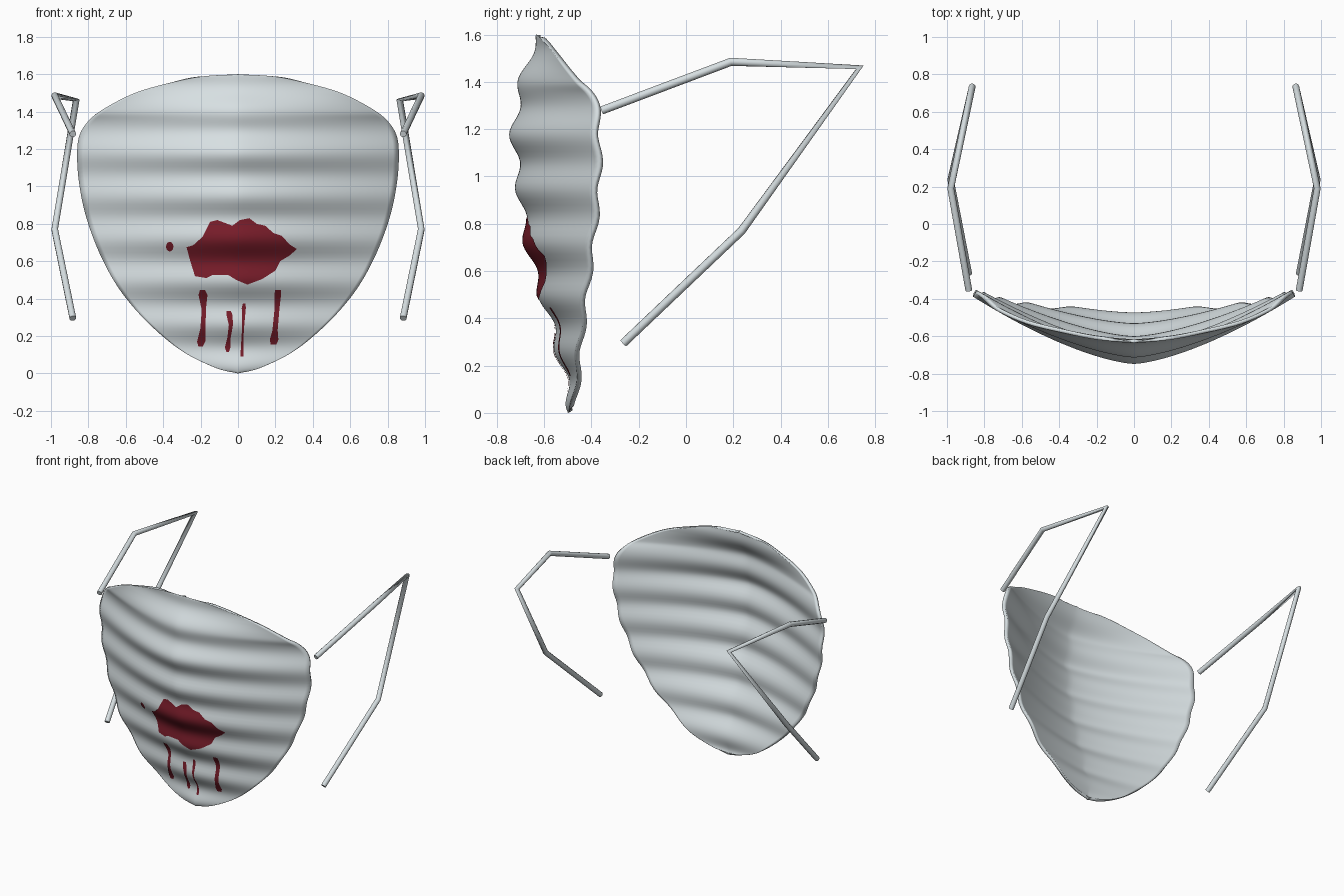
import bpy, bmesh, math
from mathutils import Vector

if "Cube" in bpy.data.objects:
    bpy.data.objects.remove(bpy.data.objects["Cube"])


def material(name, rgb):
    m = bpy.data.materials.new(name)
    m.diffuse_color = (*rgb, 1)
    m.use_nodes = True
    m.node_tree.nodes["Principled BSDF"].inputs["Base Color"].default_value = m.diffuse_color
    return m


CLOTH = material("pale grey cloth", (0.68, 0.74, 0.76))
RED = material("dark red stain", (0.19, 0.012, 0.023))


def catmull(pts, steps):
    """Smooth curve through 2D points."""
    out = []
    p = [Vector(q) for q in pts]
    for i in range(len(p) - 1):
        b, c = p[i], p[i + 1]
        a = p[i - 1] if i else 2 * b - c
        d = p[i + 2] if i + 2 < len(p) else 2 * c - b
        for k in range(steps):
            t = k / steps
            out.append(0.5 * (2 * b + (c - a) * t + (2 * a - 5 * b + 4 * c - d) * t * t
                              + (3 * b - a - 3 * c + d) * t ** 3))
    return out + [p[-1]]


def lookup(curve, z):
    """Value (x) of a (value, z) curve at height z."""
    for a, b in zip(curve, curve[1:]):
        if a.y <= z <= b.y and b.y > a.y:
            return a.x + (b.x - a.x) * (z - a.y) / (b.y - a.y)
    return curve[0].x if z < curve[0].y else curve[-1].x


# Mask shape: half outline (x, z), centre line depth (y, z), side edge depth (y, z)
OUTLINE = catmull([(0, 0), (.12, .03), (.3, .12), (.47, .26), (.62, .43), (.73, .62), (.81, .83),
                   (.85, 1.02), (.86, 1.18), (.845, 1.28), (.79, 1.36), (.7, 1.425), (.55, 1.5),
                   (.38, 1.55), (.2, 1.587), (0, 1.6)], 8)
CENTRE = catmull([(-.485, 0), (-.525, .2), (-.58, .4), (-.64, .6), (-.685, .8), (-.712, 1.0),
                  (-.73, 1.2), (-.695, 1.4), (-.67, 1.5), (-.625, 1.6)], 8)
EDGE = catmull([(-.485, 0), (-.465, .2), (-.445, .4), (-.42, .6), (-.395, .8), (-.378, 1.05),
                (-.39, 1.3), (-.45, 1.4), (-.55, 1.5), (-.625, 1.6)], 8)


def surface_y(x, z):
    """Front of the mask: bowed across, with horizontal pleats."""
    w = max(lookup(OUTLINE, z), 1e-4)
    t = min(abs(x) / w, 1)
    c, e = lookup(CENTRE, z), lookup(EDGE, z)
    pleat = (0.018 - 0.008 * t) * math.cos(2 * math.pi * (z - 1.175) / 0.23)
    return c + (e - c) * t ** 1.5 - pleat


def finish(name, bm, mat):
    me = bpy.data.meshes.new(name)
    bm.to_mesh(me)
    bm.free()
    me.materials.append(mat)
    for f in me.polygons:
        f.use_smooth = True
    ob = bpy.data.objects.new(name, me)
    bpy.context.collection.objects.link(ob)
    return ob


# Pleated mask sheet
N = 56
bm = bmesh.new()
rows = [[bm.verts.new((w * u, surface_y(w * u, z), z)) for u in (2 * i / N - 1 for i in range(N + 1))]
        for w, z in OUTLINE]
for lo, hi in zip(rows, rows[1:]):
    for i in range(N):
        bm.faces.new((lo[i], lo[i + 1], hi[i + 1], hi[i]))
bmesh.ops.remove_doubles(bm, verts=bm.verts, dist=1e-5)
mask = finish("mask", bm, CLOTH)
solid = mask.modifiers.new("thickness", 'SOLIDIFY')
solid.thickness = 0.02
solid.offset = -1


# Stains: flat outlines cut into strips and laid on the mask
def stain(name, outline):
    bm = bmesh.new()
    bm.faces.new([bm.verts.new((x, 0, z)) for x, z in outline])
    for axis, step in ((0, 0.03), (2, 0.015)):
        normal = Vector((axis == 0, 0, axis == 2))
        vals = [v.co[axis] for v in bm.verts]
        for k in range(math.ceil(min(vals) / step), math.floor(max(vals) / step) + 1):
            geom = bm.verts[:] + bm.edges[:] + bm.faces[:]
            bmesh.ops.bisect_plane(bm, geom=geom, dist=1e-6, plane_co=normal * k * step, plane_no=normal)
    bmesh.ops.triangulate(bm, faces=bm.faces[:])
    for v in bm.verts:
        v.co.y = surface_y(v.co.x, v.co.z) - 0.005
    for f in bm.faces:
        f.normal_update()
        if f.normal.y > 0:
            f.normal_flip()
    finish(name, bm, RED)


stain("main_stain", [(-.275, .675), (-.24, .685), (-.19, .73), (-.15, .81), (-.11, .82), (-.03, .79),
                     (.01, .82), (.06, .83), (.10, .80), (.145, .79), (.19, .75), (.235, .735),
                     (.275, .69), (.315, .665), (.275, .63), (.225, .60), (.20, .55), (.13, .505),
                     (.05, .475), (-.01, .50), (-.05, .525), (-.14, .525), (-.17, .51), (-.23, .52),
                     (-.255, .60)])
stain("stain_spot", [(-.365 + .02 * math.cos(a), .678 + .026 * math.sin(a))
                     for a in (i * math.pi / 6 for i in range(12))])

# Drips: (x, z, half width) from top to bottom
DRIPS = [[(-.19, .445, .014), (-.187, .42, .024), (-.183, .34, .011), (-.187, .24, .014), (-.197, .17, .022), (-.2, .145, .012)],
         [(-.05, .335, .012), (-.045, .31, .016), (-.038, .26, .011), (-.048, .19, .009), (-.055, .14, .015), (-.055, .115, .007)],
         [(.033, .375, .007), (.031, .35, .011), (.026, .23, .005), (.022, .13, .007), (.021, .09, .009)],
         [(.215, .445, .016), (.212, .42, .018), (.208, .34, .013), (.198, .23, .014), (.193, .18, .023), (.19, .155, .015)]]
for d in DRIPS:
    stain("drip", [(x - r, z) for x, z, r in d] + [(x + r, z) for x, z, r in reversed(d)])

# Ear straps: bent tubes on both sides
for side, label in ((1, "right"), (-1, "left")):
    cu = bpy.data.curves.new(label + "_strap", 'CURVE')
    cu.dimensions = '3D'
    cu.bevel_depth = 0.018
    cu.bevel_resolution = 3
    cu.use_fill_caps = True
    pts = [(.883, -.355, 1.28), (.98, .19, 1.485), (.865, .735, 1.462), (.98, .235, .77), (.883, -.265, .295)]
    sp = cu.splines.new('POLY')
    sp.points.add(len(pts) - 1)
    for p, (x, y, z) in zip(sp.points, pts):
        p.co = (side * x, y, z, 1)
    sp.use_smooth = True
    cu.materials.append(CLOTH)
    bpy.context.collection.objects.link(bpy.data.objects.new(label + "_strap", cu))
